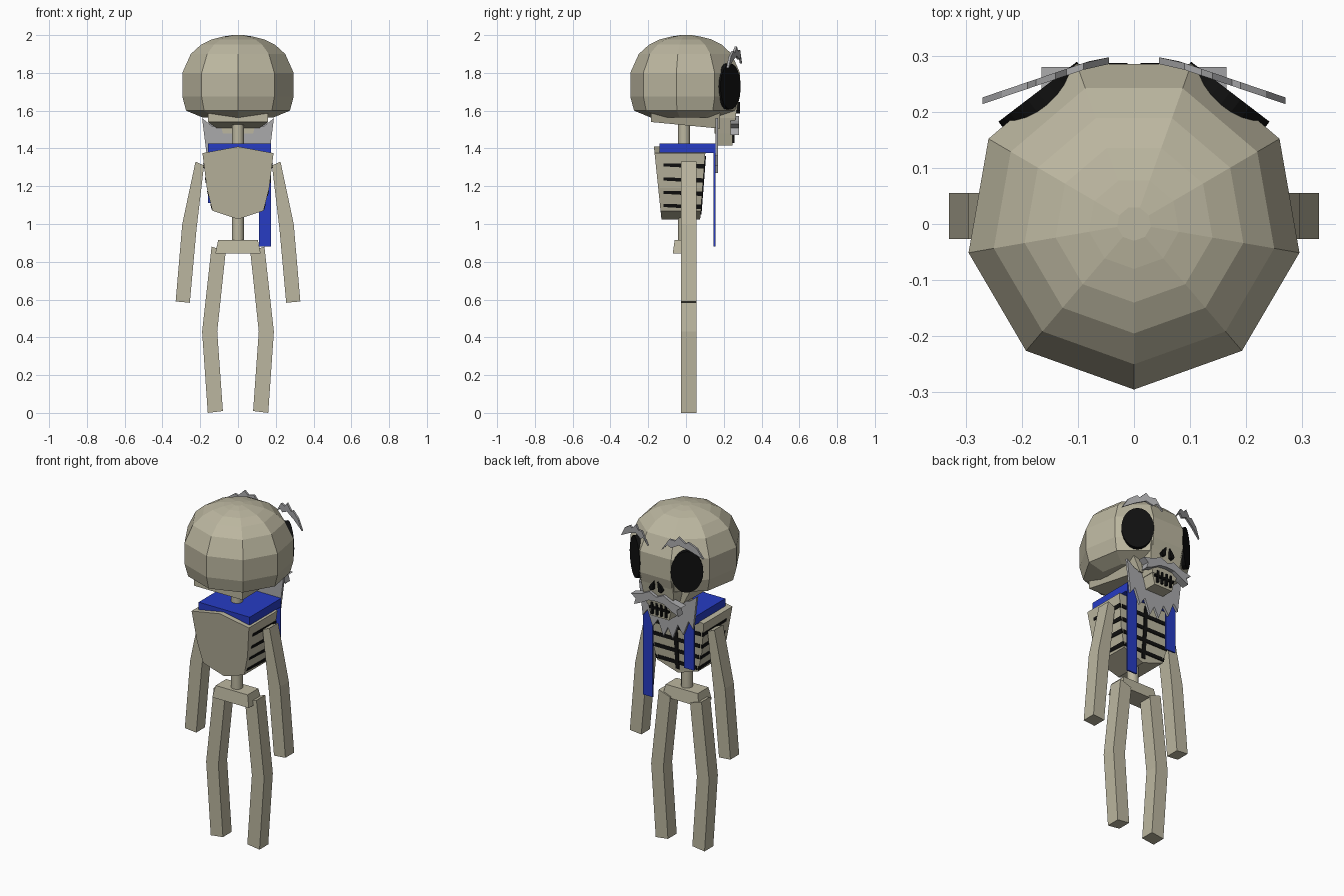
import bpy, bmesh
from math import sin, cos, radians, pi, atan2

if "Cube" in bpy.data.objects:
    bpy.data.objects.remove(bpy.data.objects["Cube"])

def material(name, col):
    m = bpy.data.materials.new(name)
    m.diffuse_color = (*col, 1)
    m.use_nodes = True
    m.node_tree.nodes["Principled BSDF"].inputs["Base Color"].default_value = m.diffuse_color
    return m

BONE = material("bone", (0.50, 0.47, 0.35))
BLACK = material("black", (0.005, 0.005, 0.005))
HAIR = material("hair_grey", (0.40, 0.40, 0.41))
BLUE = material("scarf_blue", (0.02, 0.045, 0.55))

def finish(name, bm, mat):
    bmesh.ops.recalc_face_normals(bm, faces=bm.faces)
    me = bpy.data.meshes.new(name)
    bm.to_mesh(me)
    bm.free()
    ob = bpy.data.objects.new(name, me)
    bpy.context.collection.objects.link(ob)
    me.materials.append(mat)
    return ob

def loft(name, rings, mat):
    """Skin a list of equal-length closed rings and cap both ends."""
    bm = bmesh.new()
    vs = [[bm.verts.new(p) for p in r] for r in rings]
    n = len(vs[0])
    for a, b in zip(vs, vs[1:]):
        for i in range(n):
            j = (i + 1) % n
            bm.faces.new((a[i], a[j], b[j], b[i]))
    bm.faces.new(vs[0])
    bm.faces.new(vs[-1])
    return finish(name, bm, mat)

def prism(name, pts, back, front, mat):
    """Extrude an XZ outline along y; back and front may be functions of z."""
    f = lambda v, z: v(z) if callable(v) else v
    return loft(name, [[(x, f(v, z), z) for x, z in pts] for v in (back, front)], mat)

def mirrored(half):
    """Complete a right-half outline that starts and ends on x = 0."""
    return half + [(-x, z) for x, z in half[-2:0:-1]]

def box(name, x0, x1, y0, y1, z0, z1, mat):
    return prism(name, [(x0, z0), (x1, z0), (x1, z1), (x0, z1)], y0, y1, mat)

def flip(pts, s):
    return [(s * x, z) for x, z in pts]

# skull: nine-sided dome with a flat side toward the face
def skull_ring(r, z):
    ring = []
    for k in range(9):
        a = radians(-90 + 40 * k)
        y = r * sin(a)
        ring.append((r * cos(a) * 1.015, y * (1.03 if y > 0 else 1), z))
    return ring

profile = [(0.19, 1.565), (0.275, 1.60), (0.295, 1.675), (0.295, 1.80), (0.25, 1.90),
           (0.195, 1.95), (0.14, 1.977), (0.08, 1.992), (0.03, 2.0)]
loft("skull", [skull_ring(r, z) for r, z in profile], BONE)

# skull base and jaw
loft("skull_base", [
    [(-.16, -.185, 1.60), (.16, -.185, 1.60), (.16, .18, 1.60), (-.16, .18, 1.60)],
    [(-.16, -.185, 1.54), (.16, -.185, 1.54), (.11, .18, 1.505), (-.11, .18, 1.505)]], BONE)
prism("upper_jaw", mirrored([(0, 1.66), (.11, 1.66), (.10, 1.56), (.08, 1.48), (0, 1.48)]),
      .15, lambda z: .25 + .15 * (z - 1.48), BONE)
prism("lower_jaw", mirrored([(0, 1.49), (.08, 1.49), (.06, 1.415), (0, 1.415)]), .16, .245, BONE)
for i in range(4):
    x = -.045 + .03 * i
    box(f"tooth_gap_{i}", x - .006, x + .006, .24, .258, 1.43, 1.50, BLACK)
box("mouth_line", -.065, .065, .24, .256, 1.462, 1.474, BLACK)

for s in (-1, 1):
    side = "right" if s > 0 else "left"
    # eye sockets: thin oval discs lying on the slanted face panels
    tx, ty = .794, -.607
    rings = []
    for off in (-.03, .006):
        rings.append([(s * (.168 + .088 * cos(t) * tx + off * .607),
                       .231 + .088 * cos(t) * ty + off * .794,
                       1.728 + .122 * sin(t))
                      for t in [2 * pi * k / 24 for k in range(24)]])
    loft(f"{side}_eye_socket", rings, BLACK)
    # nostrils
    nose = [(.012, 1.645), (.03, 1.625), (.045, 1.60), (.035, 1.585), (.018, 1.59)]
    prism(f"{side}_nostril", flip(nose, s), .25, .287, BLACK)
    # eyebrows: jagged sheets slanting back from the face centre
    brow = [(.045, 1.85), (.08, 1.885), (.10, 1.87), (.14, 1.89), (.20, 1.865), (.27, 1.825),
            (.235, 1.885), (.19, 1.915), (.175, 1.905), (.14, 1.94), (.12, 1.915), (.09, 1.92)]
    slant = lambda x: .297 - .34 * max(0, x - .06)
    loft(f"{side}_eyebrow", [[(s * x, slant(x) - d, z) for x, z in brow] for d in (.012, 0)], HAIR)

# moustache and beard
prism("moustache", mirrored([(0, 1.55), (.045, 1.572), (.10, 1.545), (.165, 1.53), (.135, 1.508),
                             (.145, 1.472), (.10, 1.492), (.05, 1.52), (0, 1.525)]), .235, .28, HAIR)
prism("beard", mirrored([(0, 1.53), (.10, 1.51), (.14, 1.52), (.19, 1.56), (.165, 1.36), (.135, 1.40),
                         (.10, 1.31), (.065, 1.36), (.03, 1.27), (0, 1.33)]), .156, .17, HAIR)

# scarf: shoulder slab and two hanging tails
box("scarf_collar", -.16, .175, -.14, .155, 1.375, 1.425, BLUE)
box("left_scarf_tail", -.16, -.095, .146, .155, 1.11, 1.38, BLUE)
box("right_scarf_tail", .11, .175, .146, .155, .88, 1.38, BLUE)

# rib cage: pointed block that narrows toward the bottom
t = lambda z: (z - 1.025) / .385
back = lambda z: -.13 - .04 * t(z)
front = lambda z: .075 + .03 * t(z)
cage = mirrored([(0, 1.41), (.188, 1.375), (.165, 1.19), (.135, 1.07), (0, 1.025)])
prism("rib_cage", cage, back, front, BONE)

def half_width(z):
    return .135 + .03 * (z - 1.07) / .12 if z < 1.19 else .165 + .023 * (z - 1.19) / .185

# dark gaps between ribs, wrapping the sides and the chest
for i, z in enumerate((1.09, 1.16, 1.23, 1.305)):
    w = half_width(z)
    f = front(z)
    box(f"chest_gap_{i}", -w * .92, w * .92, f - .01, f + .004, z - .011, z + .011, BLACK)
    for s in (-1, 1):
        ring = lambda y, h, c: [(s * (half_width(c - h) - .006), y, c - h), (s * (half_width(c - h) + .003), y, c - h),
                                (s * (half_width(c + h) + .003), y, c + h), (s * (half_width(c + h) - .006), y, c + h)]
        loft(f"side_gap_{i}_{s}", [ring(-.12, .008, z + .008), ring(f + .002, .012, z)], BLACK)
prism("breast_line", [(-.012, 1.05), (.012, 1.05), (.012, 1.36), (-.012, 1.36)],
      lambda z: front(z) - .01, lambda z: front(z) + .005, BLACK)

# spine
loft("spine", [[(.032 * cos(2 * pi * k / 12), -.01 + .032 * sin(2 * pi * k / 12), z)
                for k in range(12)] for z in (.87, 1.57)], BONE)
bpy.context.view_layer.objects.active = bpy.data.objects["spine"]
bpy.data.objects["spine"].select_set(True)
bpy.ops.object.shade_smooth_by_angle()

# pelvis
loft("pelvis", [[(-w, -d, z), (w, -d, z), (w, d - .02, z), (-w, d - .02, z)]
                for w, d, z in ((.12, .07, .845), (.105, .06, .915))], BONE)

# arms and legs: gently bent square bars
arm = [(.18, 1.31), (.225, 1.33), (.295, 1.0), (.33, .59), (.255, .583), (.22, .97)]
leg = [(.065, .855), (.14, .88), (.19, .43), (.16, 0), (.08, .01), (.11, .43)]
for s in (-1, 1):
    side = "right" if s > 0 else "left"
    prism(f"{side}_arm", flip(arm, s), -.027, .055, BONE)
    prism(f"{side}_leg", flip(leg, s), -.027, .055, BONE)
